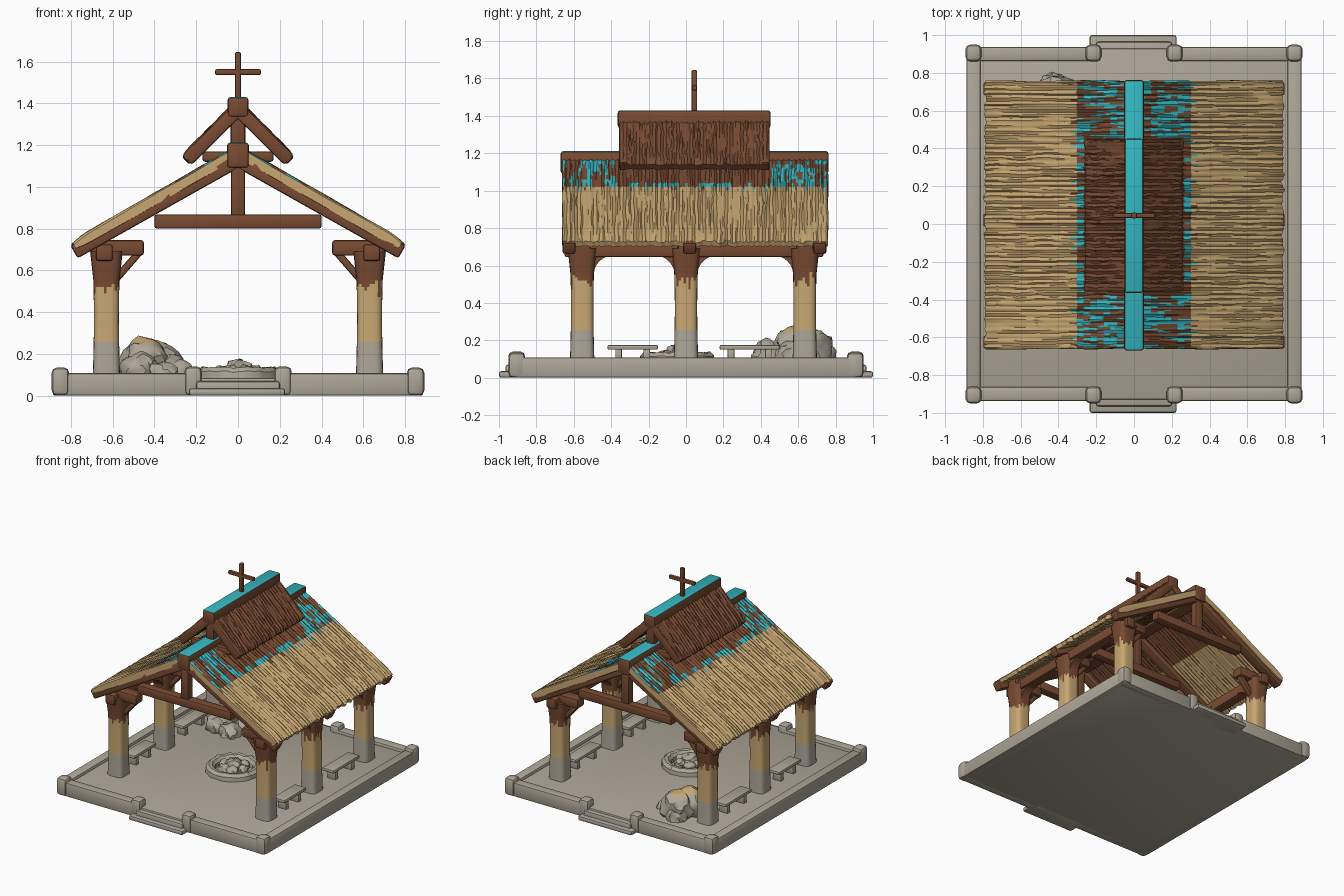
import bpy, bmesh, math, random
from mathutils import Vector, noise

if "Cube" in bpy.data.objects:
    bpy.data.objects.remove(bpy.data.objects["Cube"])

random.seed(4)


def mat(name, rgb):
    m = bpy.data.materials.new(name)
    m.diffuse_color = (*rgb, 1)
    m.use_nodes = True
    m.node_tree.nodes["Principled BSDF"].inputs["Base Color"].default_value = m.diffuse_color
    return m


STONE, TAN, BROWN, TEAL = range(4)
MATS = [mat("stone", (.42, .38, .31)), mat("straw", (.58, .39, .17)),
        mat("wood", (.19, .07, .032)), mat("teal", (.035, .47, .53))]


def finish(bm, name, paint):
    """Turn a bmesh into an object; paint is an index or f(center, normal)."""
    bmesh.ops.recalc_face_normals(bm, faces=bm.faces)
    for f in bm.faces:
        f.material_index = paint(f.calc_center_median(), f.normal) if callable(paint) else paint
    me = bpy.data.meshes.new(name)
    bm.to_mesh(me)
    bm.free()
    for m in MATS:
        me.materials.append(m)
    ob = bpy.data.objects.new(name, me)
    bpy.context.collection.objects.link(ob)
    return ob


def beam(name, p, q, w, h, paint=BROWN, bevel=.012):
    """Bevelled timber from p to q, w wide and h high."""
    p, q = Vector(p), Vector(q)
    rot = (q - p).to_track_quat('X', 'Z')
    bm = bmesh.new()
    bmesh.ops.create_cube(bm, size=1)
    for v in bm.verts:
        v.co *= Vector(((q - p).length, w, h))
    bmesh.ops.bevel(bm, geom=bm.edges[:], offset=bevel, segments=2, profile=.5, affect='EDGES')
    for v in bm.verts:
        v.co = rot @ v.co + (p + q) / 2
    return finish(bm, name, paint)


def box(name, x, y, z, paint=STONE, bevel=.012):
    """Bevelled box from three (min, max) ranges."""
    ym, zm = sum(y) / 2, sum(z) / 2
    return beam(name, (x[0], ym, zm), (x[1], ym, zm), y[1] - y[0], z[1] - z[0], paint, bevel)


def loft(name, rings, paint, closed=False):
    """Skin a list of equal closed loops; cap the ends unless closed."""
    bm = bmesh.new()
    rows = [[bm.verts.new(p) for p in r] for r in rings]
    n = len(rows[0])
    for a, b in zip(rows, rows[1:] + rows[:1] if closed else rows[1:]):
        for i in range(n):
            bm.faces.new((a[i], a[(i + 1) % n], b[(i + 1) % n], b[i]))
    if not closed:
        bm.faces.new(rows[0])
        bm.faces.new(rows[-1])
    return finish(bm, name, paint)


def rock(name, c, s, seed):
    bm = bmesh.new()
    bmesh.ops.create_icosphere(bm, subdivisions=3, radius=1)
    for v in bm.verts:
        d = 1 + .28 * noise.noise(v.co * 1.7 + Vector((seed * 3.1, 0, 0)))
        d += .08 * noise.cell(v.co * 3 + Vector((seed, 0, 0)))
        v.co = Vector(c) + Vector((v.co.x * s[0], v.co.y * s[1], v.co.z * s[2])) * d
        v.co.z = max(v.co.z, .06)
    finish(bm, name, lambda p, n: TAN if p.z > .25 else STONE)


# Platform, low rim, rim posts and steps
box("floor_slab", (-.87, .87), (-.93, .93), (0, .085))
for s in (-1, 1):
    box("side_rim", (s * .85 - .037, s * .85 + .037), (-.91, .91), (0, .108))
    for t in (-1, 1):
        xs = sorted((s * .2, s * .87))
        box("end_rim", xs, (t * .9 - .037, t * .9 + .037), (0, .108))
        for px in (.85, .215):
            box("rim_post", (s * px - .042, s * px + .042), (t * .905 - .045, t * .905 + .045),
                (0, .135 if px > .5 else .14), STONE, .025)
    box("upper_step", (-.2, .2), sorted((s * .85, s * .965)), (0, .07))
    box("lower_step", (-.235, .225), sorted((s * .85, s * 1.0)), (0, .035))


# Columns, painted by height with a ragged upper edge
COLS = (-.555, 0, .635)


def column(x, y):
    def paint(p, n):
        a = math.atan2(p.y - y, p.x - x)
        if p.z < .255:
            return STONE
        edge = .52 + .08 * noise.noise((math.cos(a) * 6 + x * 9, math.sin(a) * 6, y * 9))
        return TAN if p.z < edge else BROWN
    rings = []
    for k in range(41):
        z = .07 + k * .0155
        r = .066 - .006 * math.sin((z - .07) / .6 * math.pi) + max(0, z - .55) * .08
        ring = []
        for i in range(32):
            a = math.tau * i / 32
            c, s = math.cos(a), math.sin(a)
            d = r / (c ** 4 + s ** 4) ** .25
            ring.append((x + d * c, y + d * s, z))
        rings.append(ring)
    loft("column", rings, paint)


def arch_brace(x, y, d):
    """Concave bracket under the wall plate, growing in direction d along y."""
    prof = [(.05, .68), (.17, .68), (.17, .655)]
    prof += [(.17 - .11 * math.sin(t * math.pi / 16), .545 + .11 * math.cos(t * math.pi / 16))
             for t in range(1, 9)] + [(.05, .53)]
    loft("arch_brace", [[(x + o, y + d * u, z) for u, z in prof] for o in (-.035, .035)], BROWN)


for s in (-1, 1):
    for i, y in enumerate(COLS):
        column(s * .63, y)
        box("capital", sorted((s * .45, s * .705)), (y - .045, y + .045), (.67, .745), BROWN, .015)
        beam("knee_brace", (s * .6, y, .54), (s * .47, y, .69), .05, .035)
        if i < 2:
            arch_brace(s * .63, y, 1)
        if i > 0:
            arch_brace(s * .63, y, -1)
    box("wall_plate", (s * .64 - .04, s * .64 + .04), (-.65, .735), (.645, .725), BROWN)


# Roof trusses: tie beam, king post, rafters
for y in (-.625, .02, .715):
    box("tie_beam", (-.4, .4), (y - .035, y + .035), (.8, .868), BROWN)
    box("king_post", (-.034, .034), (y - .03, y + .03), (.86, 1.13), BROWN)
    for s in (-1, 1):
        beam("rafter", (s * .02, y, 1.118), (s * .785, y, .688), .07, .07)


# Thatched roof slopes with strands running down the slope
def slope(name, s, top, eave, y0, y1, thick, rows, paint):
    a, b = Vector((s * top[0], 0, top[1])), Vector((s * eave[0], 0, eave[1]))
    d = b - a
    nrm = Vector((-d.z * s, 0, d.x * s)).normalized()
    rings, n = [], 22
    for j in range(rows + 1):
        y = y0 + (y1 - y0) * j / rows
        tip = 1 + .02 * noise.noise((y * 25, s * 5, 1))
        up, low = [], []
        for i in range(n + 1):
            t = i / n * tip
            wob = .006 * noise.noise((t * 6, y * 20, s * 3))
            h = .007 * noise.noise((t * 3, y * 55, s * 8)) + .004 * math.sin((y + wob) * 220)
            if t > .93:
                h -= .012 * (t - .93) / .07
            yy = y + wob * 1.2
            p = a + d * t + Vector((0, yy, 0))
            up.append(p + nrm * h)
            low.append(p - nrm * (thick + h * .6))
        rings.append(up + low[::-1])
    loft(name, rings, paint)


def thatch_paint(p, n):
    x, s = abs(p.x), math.copysign(1, p.x)
    if x > .315 + .02 * noise.noise((p.y * 60, s * 4, 0)):
        return TAN
    covered = -.38 < p.y < .46 and x < .26
    streak = noise.noise((x * 13, p.y * 55, s * 7)) + .5 * noise.noise((x * 8, p.y * 9, s))
    return TEAL if n.z > .4 and not covered and streak > .0 else BROWN


def teal_top(p, n):
    return TEAL if n.z > .7 else BROWN


for s in (-1, 1):
    slope("main_roof", s, (.02, 1.182), (.795, .738), -.662, .758, .048, 170, thatch_paint)
    slope("upper_roof", s, (.02, 1.395), (.268, 1.148), -.352, .442, .055, 100, BROWN)
    # Barge boards of the upper roof
    for y in (-.335, .425):
        beam("upper_barge", (s * .01, y, 1.36), (s * .245, y, 1.128), .045, .065)

# Ridges, small upper posts and the cross on top
box("main_ridge", (-.052, .052), (-.67, .762), (1.09, 1.212), teal_top, .014)
box("upper_ridge", (-.05, .05), (-.365, .452), (1.335, 1.43), teal_top, .014)
for y in (-.32, .41):
    box("upper_post", (-.035, .035), (y - .03, y + .03), (1.19, 1.36), BROWN)
    box("upper_tie", (-.17, .17), (y - .02, y + .02), (1.12, 1.17), BROWN)
box("cross_upright", (-.015, .015), (.03, .06), (1.41, 1.645), BROWN, .008)
box("cross_arm", (-.11, .11), (.032, .058), (1.535, 1.563), BROWN, .008)

# Benches between the columns
for s in (-1, 1):
    for y0, y1 in ((-.42, -.15), (.18, .5)):
        x = s * .64
        box("bench_seat", (x - .05, x + .05), (y0, y1), (.15, .175), STONE, .008)
        for y in (y0 + .06, y1 - .06):
            box("bench_leg", (x - .035, x + .035), (y - .018, y + .018), (.08, .155), STONE, .006)

# Fire pit: uneven stone ring with rubble inside
PIT = ((.2, .07), (.195, .115), (.175, .135), (.15, .132), (.13, .11), (.125, .07))
ring = []
for k in range(48):
    a = math.tau * k / 48
    w = .012 * noise.noise((math.cos(a) * 5, math.sin(a) * 5, 0))
    ring.append([((r + w) * math.cos(a), -.05 + (r + w) * math.sin(a), z + (w if z > .1 else 0))
                 for r, z in PIT])
loft("fire_pit_ring", ring, STONE, closed=True)
for k in range(6):
    a = math.tau * k / 6
    rock("fire_pit_stone", (.07 * math.cos(a), -.05 + .07 * math.sin(a), .11), (.05, .045, .035), k)
rock("fire_pit_heap", (0, -.05, .12), (.06, .06, .055), 9)

# Boulder pile at the back left
for k, (x, y, z, r) in enumerate(((-.45, .58, .16, .115), (-.4, .66, .14, .12), (-.47, .45, .12, .09),
                                  (-.31, .56, .1, .095), (-.43, .73, .1, .075), (-.36, .42, .09, .08),
                                  (-.25, .62, .08, .055))):
    rock("boulder", (x, y, z), (r, r, r), k + 20)

# Smooth shading with sharp edges kept
bpy.ops.object.select_all(action='SELECT')
bpy.context.view_layer.objects.active = bpy.context.selected_objects[0]
bpy.ops.object.shade_smooth_by_angle(angle=math.radians(35))
